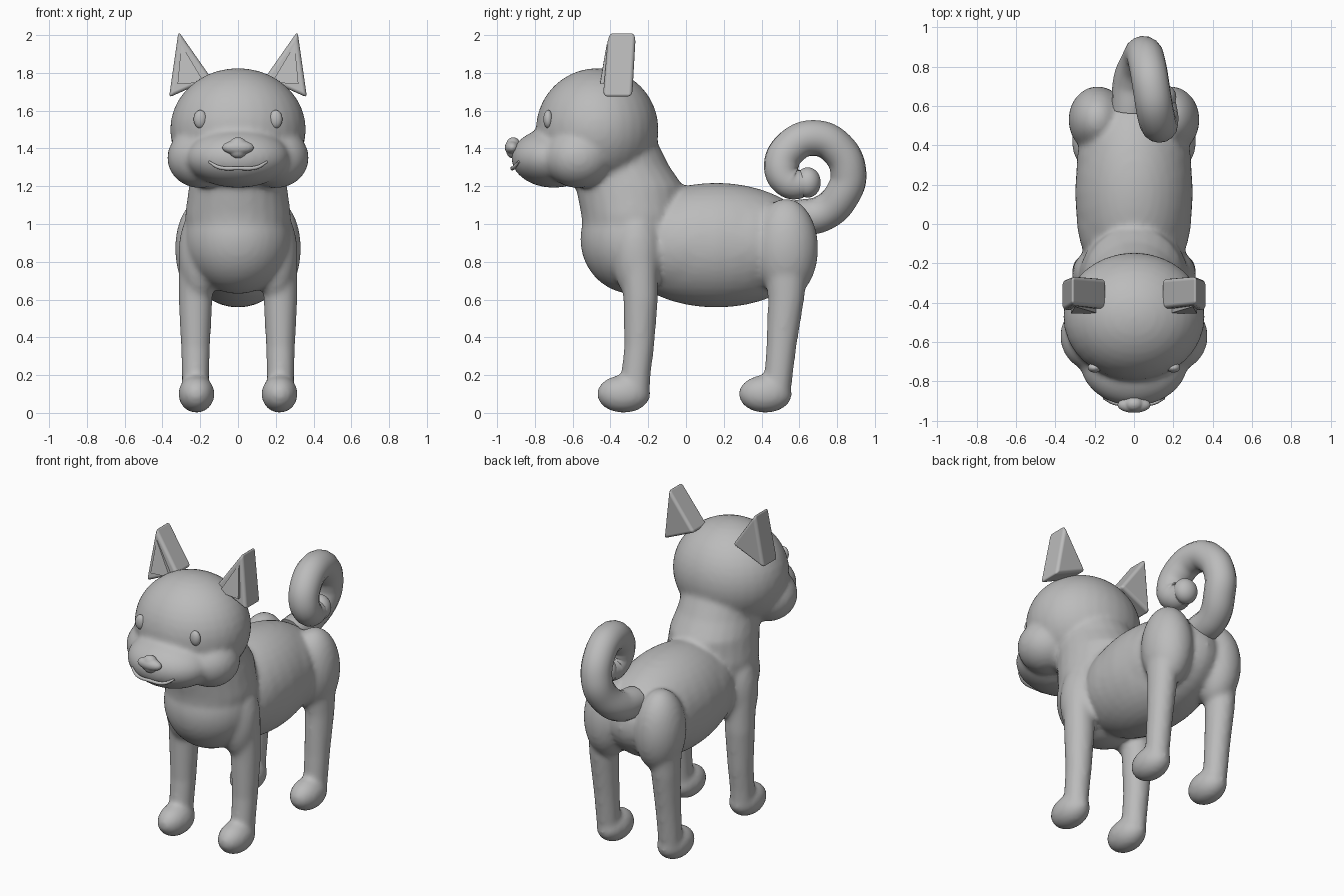
import bpy, bmesh, math
from mathutils import Matrix, Vector

cube = bpy.data.objects.get("Cube")
if cube:
    bpy.data.objects.remove(cube, do_unlink=True)

grey = bpy.data.materials.new("plain grey")
grey.use_nodes = True
grey.diffuse_color = (0.5, 0.5, 0.5, 1)
bsdf = next(n for n in grey.node_tree.nodes if n.type == 'BSDF_PRINCIPLED')
bsdf.inputs["Base Color"].default_value = (0.5, 0.5, 0.5, 1)


def ellipsoid(bm, centre, radii):
    m = Matrix.Translation(centre) @ Matrix.Diagonal((*radii, 1))
    bmesh.ops.create_uvsphere(bm, u_segments=32, v_segments=20, radius=1, matrix=m)


def loft(bm, x, rings, n=24):
    """Closed tube through horizontal rings given as (z, y, rx, ry)."""
    loops = []
    for z, y, rx, ry in rings:
        loops.append([bm.verts.new((x + rx * math.cos(2 * math.pi * i / n),
                                    y + ry * math.sin(2 * math.pi * i / n), z))
                      for i in range(n)])
    for a, b in zip(loops, loops[1:]):
        for i in range(n):
            j = (i + 1) % n
            bm.faces.new((a[i], a[j], b[j], b[i]))
    bm.faces.new(loops[0][::-1])
    bm.faces.new(loops[-1])


def finish(name, bm, smooth=True):
    bmesh.ops.recalc_face_normals(bm, faces=bm.faces)
    for f in bm.faces:
        f.smooth = smooth
    me = bpy.data.meshes.new(name)
    bm.to_mesh(me)
    bm.free()
    me.materials.append(grey)
    ob = bpy.data.objects.new(name, me)
    bpy.context.collection.objects.link(ob)
    return ob


def prism(name, side, pts, bevel=0.0):
    """Triangular slab; each point is (x, z, y_front, y_back)."""
    bm = bmesh.new()
    front = [bm.verts.new((side * x, yf, z)) for x, z, yf, yb in pts]
    back = [bm.verts.new((side * x, yb, z)) for x, z, yf, yb in pts]
    bm.faces.new(front)
    bm.faces.new(back[::-1])
    for i in range(3):
        j = (i + 1) % 3
        bm.faces.new((front[i], front[j], back[j], back[i]))
    ob = finish(name, bm, smooth=bevel > 0)
    if bevel:
        mod = ob.modifiers.new("rounded edges", 'BEVEL')
        mod.width = bevel
        mod.segments = 3
        mod.harden_normals = True
    return ob


def tube(name, points, radius, radii=None):
    cu = bpy.data.curves.new(name, 'CURVE')
    cu.dimensions = '3D'
    cu.bevel_depth = radius
    cu.bevel_resolution = 6
    cu.resolution_u = 10
    cu.use_fill_caps = True
    sp = cu.splines.new('BEZIER')
    sp.bezier_points.add(len(points) - 1)
    for i, (bp, p) in enumerate(zip(sp.bezier_points, points)):
        bp.co = p
        bp.handle_left_type = bp.handle_right_type = 'AUTO'
        bp.radius = radii[i] if radii else 1
    sp.use_smooth = True
    cu.materials.append(grey)
    ob = bpy.data.objects.new(name, cu)
    bpy.context.collection.objects.link(ob)
    return ob


# Body skin: torso, neck, head and legs fused into one smooth surface
bm = bmesh.new()
ellipsoid(bm, (0, 0.16, 0.888), (0.3, 0.53, 0.33))        # barrel
for y in (0.05, 0.28):
    ellipsoid(bm, (0, y, 0.89), (0.293, 0.4, 0.3))
ellipsoid(bm, (0, -0.28, 0.92), (0.285, 0.28, 0.29))      # chest
loft(bm, 0, [(0.85, -0.27, 0.27, 0.27), (1.05, -0.28, 0.28, 0.275),
             (1.2, -0.3, 0.26, 0.285), (1.31, -0.345, 0.24, 0.255),
             (1.43, -0.4, 0.24, 0.25)])                   # neck
ellipsoid(bm, (0, -0.47, 1.5), (0.36, 0.325, 0.325))      # skull
ellipsoid(bm, (0, -0.7, 1.35), (0.275, 0.225, 0.158))     # muzzle
for s in (-1, 1):
    ellipsoid(bm, (s * 0.2, -0.57, 1.35), (0.175, 0.18, 0.16))   # cheek
    ellipsoid(bm, (s * 0.2, -0.26, 0.84), (0.115, 0.13, 0.25))   # shoulder
    ellipsoid(bm, (s * 0.185, 0.53, 0.87), (0.148, 0.17, 0.265))  # haunch
    loft(bm, s * 0.225, [(0.08, -0.27, 0.07, 0.075), (0.2, -0.265, 0.073, 0.078),
                         (0.35, -0.248, 0.077, 0.08), (0.6, -0.24, 0.09, 0.092),
                         (0.85, -0.25, 0.09, 0.1)])       # front leg
    loft(bm, s * 0.225, [(0.08, 0.48, 0.07, 0.072), (0.2, 0.49, 0.073, 0.076),
                         (0.35, 0.505, 0.076, 0.08), (0.6, 0.53, 0.085, 0.096),
                         (0.85, 0.53, 0.09, 0.12)])       # hind leg
    for y in (-0.33, 0.42):
        ellipsoid(bm, (s * 0.22, y, 0.1), (0.096, 0.142, 0.1))   # paw
body = finish("body", bm)
remesh = body.modifiers.new("fuse", 'REMESH')
remesh.mode = 'VOXEL'
remesh.voxel_size = 0.016
remesh.use_smooth_shade = True
relax = body.modifiers.new("blend", 'SMOOTH')
relax.factor = 0.5
relax.iterations = 8

# Curled tail with a rounded tip
tail = [(-0.02, 0.58, 1.03), (-0.01, 0.73, 1.06), (0.03, 0.83, 1.16),
        (0.05, 0.86, 1.27), (0.07, 0.8, 1.4), (0.09, 0.68, 1.455),
        (0.11, 0.56, 1.41), (0.13, 0.505, 1.3), (0.14, 0.55, 1.22),
        (0.14, 0.63, 1.21)]
tube("tail", tail, 0.095, [1, 1, 1, 1, 1, 1, 1, 0.97, 0.9, 0.75])
bm = bmesh.new()
ellipsoid(bm, (0.14, 0.645, 1.22), (0.075, 0.068, 0.08))
finish("tail_tip", bm)

# Ears, inner ears and eyes
for s, side in ((1, "left"), (-1, "right")):
    prism(side + "_ear", s, [(0.365, 1.67, -0.44, -0.285), (0.14, 1.77, -0.43, -0.28),
                             (0.315, 2.02, -0.41, -0.265)], bevel=0.02)
    prism(side + "_inner_ear", s, [(0.32, 1.74, -0.455, -0.41),
                                   (0.18, 1.75, -0.455, -0.41),
                                   (0.3, 1.95, -0.42, -0.39)])
    bm = bmesh.new()
    ellipsoid(bm, (s * 0.2, -0.73, 1.555), (0.035, 0.025, 0.048))
    finish(side + "_eye", bm)

# Nose: wide top with a narrower lower lobe
bm = bmesh.new()
ellipsoid(bm, (0, -0.92, 1.405), (0.085, 0.04, 0.038))
ellipsoid(bm, (0, -0.915, 1.41), (0.05, 0.04, 0.05))
ellipsoid(bm, (0, -0.915, 1.385), (0.045, 0.036, 0.038))
nose = finish("nose", bm)
fuse = nose.modifiers.new("fuse", 'REMESH')
fuse.mode = 'VOXEL'
fuse.voxel_size = 0.006
fuse.use_smooth_shade = True
soften = nose.modifiers.new("soften", 'SMOOTH')
soften.iterations = 4

# Smiling mouth line
tube("mouth", [(-0.155, -0.885, 1.33), (-0.1, -0.91, 1.3), (0, -0.92, 1.295),
               (0.1, -0.91, 1.3), (0.155, -0.885, 1.33)], 0.01,
     [0.6, 1, 1, 1, 0.6])
